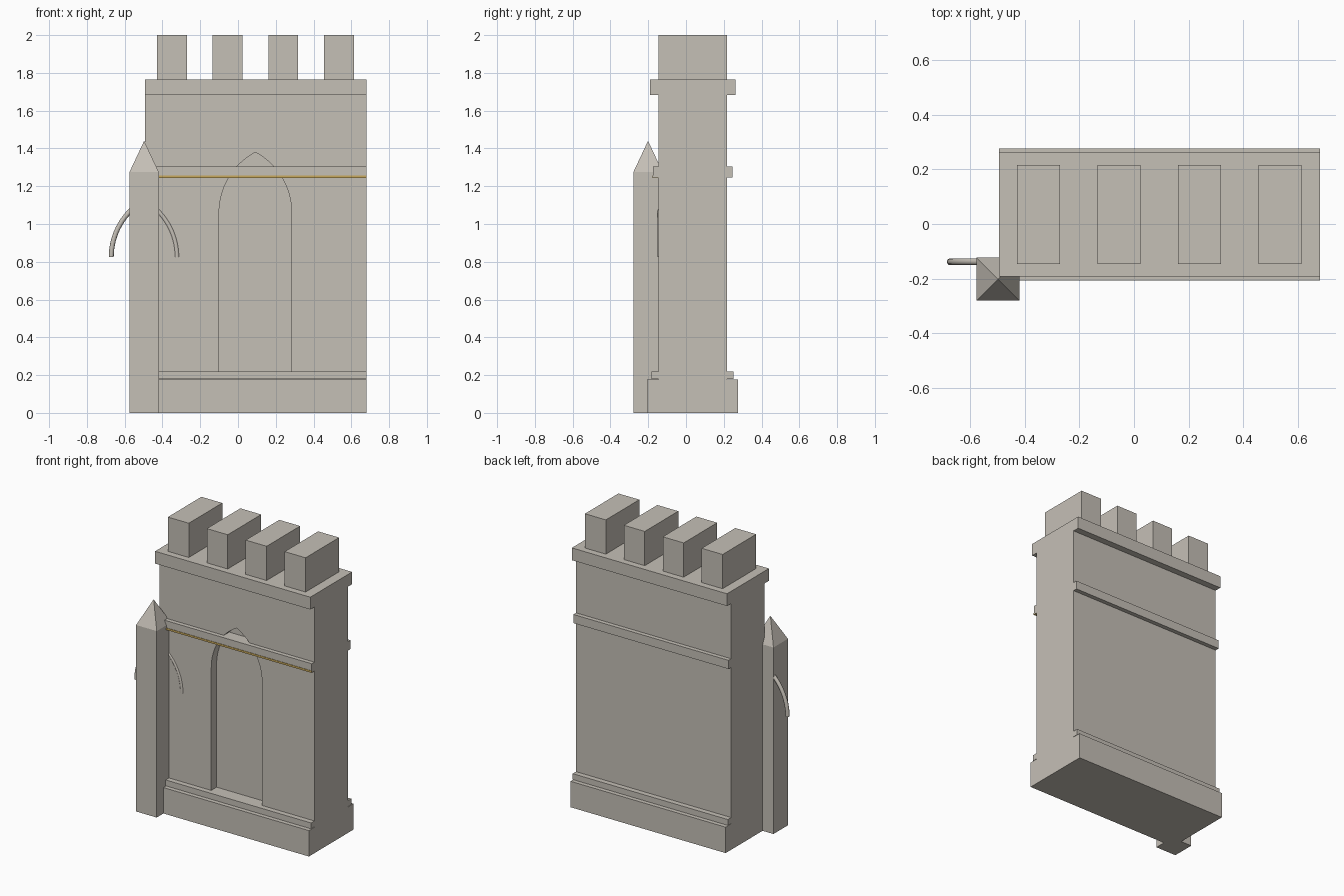
import bpy, bmesh, math

if "Cube" in bpy.data.objects:
    bpy.data.objects.remove(bpy.data.objects["Cube"])


def material(name, rgb):
    m = bpy.data.materials.new(name)
    m.diffuse_color = (*rgb, 1)
    m.use_nodes = True
    m.node_tree.nodes["Principled BSDF"].inputs["Base Color"].default_value = m.diffuse_color
    return m


stone = material("warm stone", (0.56, 0.525, 0.47))
gold = material("gold trim", (0.58, 0.40, 0.11))


def finish(name, bm, mat):
    bmesh.ops.recalc_face_normals(bm, faces=bm.faces)
    me = bpy.data.meshes.new(name)
    bm.to_mesh(me)
    bm.free()
    me.materials.append(mat)
    ob = bpy.data.objects.new(name, me)
    bpy.context.collection.objects.link(ob)
    return ob


def box(name, x, y, z, mat=stone):
    bm = bmesh.new()
    bmesh.ops.create_cube(bm, size=1)
    for v in bm.verts:
        v.co = [(a + b) / 2 + c * (b - a) for (a, b), c in zip((x, y, z), v.co)]
    return finish(name, bm, mat)


def pointed_arch(cx, z0, half, rise, n=16):
    """Points of a gothic arch from the left springing to the right one."""
    r = (half * half + rise * rise) / (2 * half)
    top = math.asin(rise / r)
    right = [(r * math.cos(top * i / n) - (r - half), r * math.sin(top * i / n))
             for i in range(n + 1)]
    left = [(-x, z) for x, z in right]
    return [(cx + x, z0 + z) for x, z in left + right[-2::-1]]


X = (-0.493, 0.68)
FRONT, BACK = -0.146, 0.216

# wall body with a recessed pointed niche
wall = box("wall", X, (FRONT, BACK), (0.05, 1.72))
outline = [(-0.1, 0.22)] + pointed_arch(0.092, 1.06, 0.192, 0.32) + [(0.284, 0.22)]
bm = bmesh.new()
face = bm.faces.new([bm.verts.new((x, -0.4, z)) for x, z in outline])
ext = bmesh.ops.extrude_face_region(bm, geom=[face])
for v in ext["geom"]:
    if isinstance(v, bmesh.types.BMVert):
        v.co.y = FRONT + 0.058
cutter = finish("niche_cutter", bm, stone)
cutter.hide_render = True
cutter.hide_viewport = True
cut = wall.modifiers.new("niche", 'BOOLEAN')
cut.operation = 'DIFFERENCE'
cut.solver = 'EXACT'
cut.object = cutter

# horizontal courses, each standing proud of front and back: name, overhang, z range
for name, out, z0, z1 in (("plinth", 0.060, 0.0, 0.177),
                          ("lower_band", 0.036, 0.180, 0.220),
                          ("string_course", 0.029, 1.246, 1.305),
                          ("cornice", 0.045, 1.682, 1.766)):
    box(name, X, (FRONT - out, BACK + out), (z0, z1))

# gilded strip along the foot of the string course
box("gold_strip", X, (FRONT - 0.032, FRONT), (1.244, 1.257), gold)

# battlements
for i in range(4):
    x = -0.428 + i * 0.2943
    box(f"merlon_{i + 1}", (x, x + 0.158), (FRONT, BACK), (1.766, 2.0))

# corner pier and its pyramid cap
PX, PY, H = -0.497, -0.201, 0.078
box("corner_pier", (PX - H, PX + H), (PY - H, PY + H), (0, 1.274))
bm = bmesh.new()
base = [bm.verts.new((PX + a * H, PY + b * H, 1.274))
        for a, b in ((-1, -1), (1, -1), (1, 1), (-1, 1))]
apex = bm.verts.new((PX, PY, 1.44))
bm.faces.new(base)
for i in range(4):
    bm.faces.new((base[i], base[(i + 1) % 4], apex))
finish("pier_cap", bm, stone)

# slender round rib arching through the pier
path = pointed_arch(PX, 0.825, 0.174, 0.30)
N, R = 10, 0.013
bm = bmesh.new()
rings = []
for i, (x, z) in enumerate(path):
    ax, az = path[max(i - 1, 0)]
    bx, bz = path[min(i + 1, len(path) - 1)]
    length = math.hypot(bx - ax, bz - az)
    nx, nz = -(bz - az) / length, (bx - ax) / length
    if i in (0, len(path) - 1):
        nx, nz = math.copysign(1, nx), 0   # level cut at the feet
    ring = []
    for k in range(N):
        t = 2 * math.pi * k / N
        c = R * math.cos(t)
        ring.append(bm.verts.new((x + nx * c, -0.138 + R * math.sin(t), z + nz * c)))
    rings.append(ring)
for a, b in zip(rings, rings[1:]):
    for k in range(N):
        bm.faces.new((a[k], a[(k + 1) % N], b[(k + 1) % N], b[k]))
bm.faces.new(rings[0])
bm.faces.new(rings[-1])
rib = finish("arched_rib", bm, stone)
bpy.context.view_layer.objects.active = rib
rib.select_set(True)
bpy.ops.object.shade_smooth_by_angle(angle=math.radians(40))
